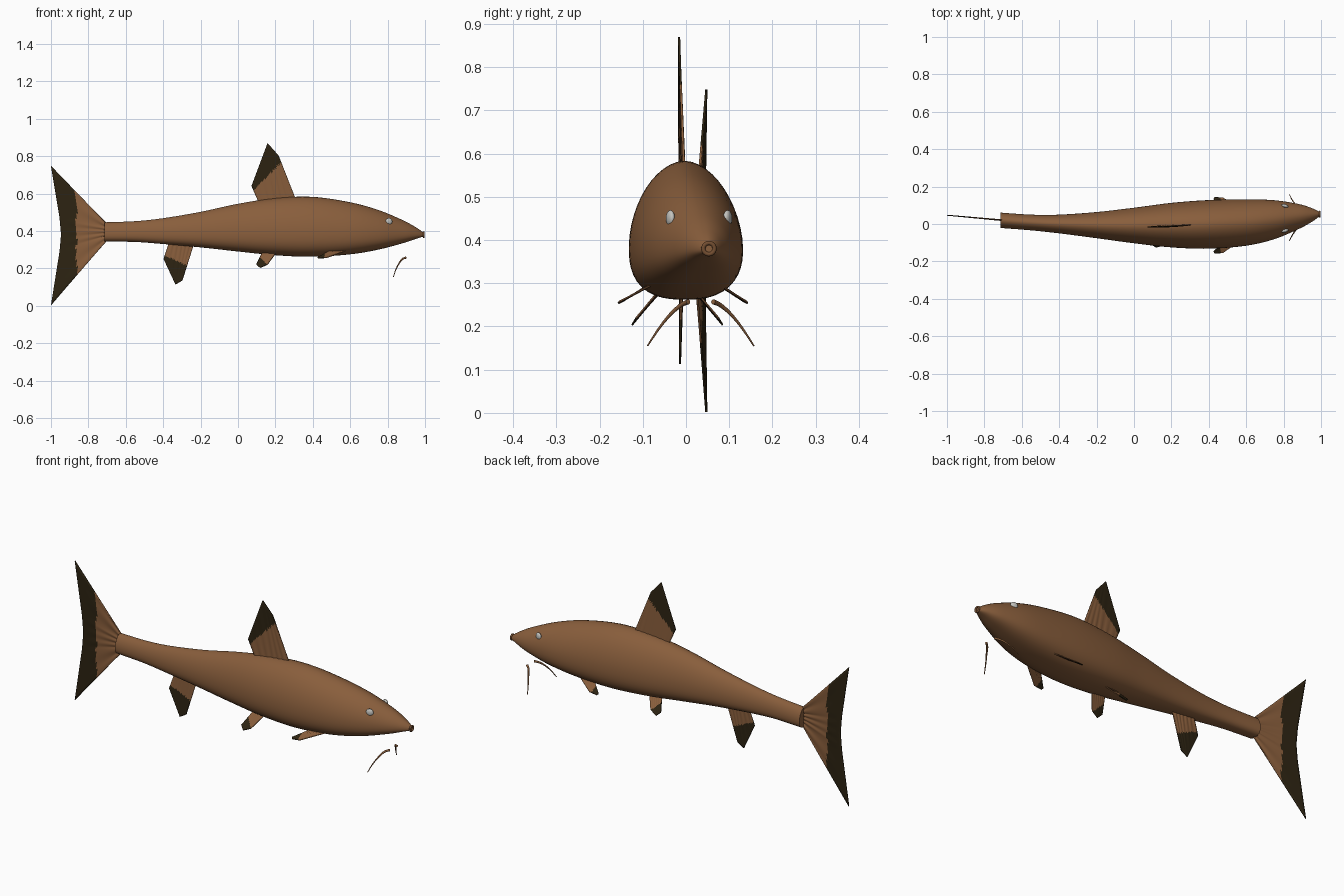
import bpy, bmesh, math
from mathutils import Vector as V

if "Cube" in bpy.data.objects:
    bpy.data.objects.remove(bpy.data.objects["Cube"])


def material(name, rgb):
    m = bpy.data.materials.new(name)
    m.diffuse_color = (*rgb, 1)
    m.use_nodes = True
    m.node_tree.nodes["Principled BSDF"].inputs["Base Color"].default_value = m.diffuse_color
    return m


BROWN = material("warm brown", (0.25, 0.112, 0.045))
DARK = material("dark fin brown", (0.026, 0.017, 0.006))
PALE = material("pale eye grey", (0.55, 0.55, 0.52))
LIP = material("lip brown", (0.17, 0.075, 0.03))


def finish(name, bm, mats, smooth=True):
    bmesh.ops.recalc_face_normals(bm, faces=bm.faces)
    me = bpy.data.meshes.new(name)
    for f in bm.faces:
        f.smooth = smooth
    bm.to_mesh(me)
    bm.free()
    for m in mats:
        me.materials.append(m)
    ob = bpy.data.objects.new(name, me)
    bpy.context.collection.objects.link(ob)
    return ob


def spline(keys, t):
    """Catmull-Rom through tuples, t counted in key intervals."""
    i = min(int(t), len(keys) - 2)
    f = t - i
    a, b, c, d = (keys[max(0, min(len(keys) - 1, i + k))] for k in (-1, 0, 1, 2))
    return [0.5 * (2*q + (r - p)*f + (2*p - 5*q + 4*r - s)*f*f + (3*q - p - 3*r + s)*f**3)
            for p, q, r, s in zip(a, b, c, d)]


# body: x, centre y, half width, top z, bottom z
SECTIONS = [(-0.715, 0.02, 0.041, 0.446, 0.343), (-0.55, 0.008, 0.042, 0.452, 0.341),
            (-0.4, 0.0, 0.050, 0.468, 0.330), (-0.2, -0.006, 0.070, 0.502, 0.312),
            (0.0, -0.008, 0.095, 0.545, 0.290), (0.2, -0.006, 0.119, 0.575, 0.270),
            (0.4, -0.002, 0.130, 0.582, 0.262), (0.6, 0.008, 0.124, 0.553, 0.275),
            (0.75, 0.023, 0.104, 0.512, 0.300), (0.88, 0.040, 0.067, 0.458, 0.334),
            (0.95, 0.048, 0.037, 0.420, 0.357), (0.992, 0.053, 0.012, 0.391, 0.370)]


def loft_body(rings=77, sides=48):
    bm = bmesh.new()
    loops = []
    for i in range(rings + 1):
        x, yc, w, top, bot = spline(SECTIONS, i / rings * (len(SECTIONS) - 1))
        mid = bot + 0.38 * (top - bot)
        ring = []
        for k in range(sides):
            a = math.tau * k / sides
            c, s = math.cos(a), math.sin(a)
            p = 1.85 if s > 0 else 2.6          # pointed back, full belly
            r = (abs(c)**p + abs(s)**p) ** (-1 / p)
            h = (top - mid) if s > 0 else (mid - bot)
            ring.append(bm.verts.new((x, yc + w*c*r, mid + h*s*r)))
        loops.append(ring)
    for a, b in zip(loops, loops[1:]):
        for k in range(sides):
            j = (k + 1) % sides
            bm.faces.new((a[k], a[j], b[j], b[k]))
    bm.faces.new(loops[0])
    bm.faces.new(loops[-1])
    return finish("body", bm, [BROWN])


body = loft_body()
body.data.polygons[-1].use_smooth = body.data.polygons[-2].use_smooth = False


def along(points, u):
    t = u * (len(points) - 1)
    i = min(int(t), len(points) - 2)
    return V(points[i]).lerp(V(points[i + 1]), t - i)


def fin(name, root, edge, is_dark, rays=24, steps=24, ripple=0.002, thick=0.005):
    """Ruled sheet from root to edge, with fine rays and a dark margin."""
    bm = bmesh.new()
    side = (along(edge, 1) - along(edge, 0)).cross(along(edge, 0.5) - along(root, 0.5)).normalized()
    grid = []
    for i in range(rays + 1):
        u = i / rays
        a, b = along(root, u), along(edge, u)
        wave = side * ripple * math.sin(u * math.tau * 6)
        grid.append([bm.verts.new(a.lerp(b, j / steps) + wave * (1 - j / steps))
                     for j in range(steps + 1)])
    for i in range(rays):
        for j in range(steps):
            f = bm.faces.new((grid[i][j], grid[i+1][j], grid[i+1][j+1], grid[i][j+1]))
            f.material_index = int(is_dark(f.calc_center_median()))
    ob = finish(name, bm, [BROWN, DARK])
    mod = ob.modifiers.new("thickness", "SOLIDIFY")
    mod.thickness, mod.offset = thick, 0
    return ob


# tail, back and belly fins
def tail_y(x):
    return 0.02 + (-0.7 - x) * 0.09


fin("tail_fin", [(x, tail_y(x), z) for x, z in ((-0.70, 0.437), (-0.70, 0.350))],
    [(x, tail_y(x), z) for x, z in ((-1, 0.748), (-0.954, 0.47), (-0.946, 0.38),
                                    (-0.954, 0.29), (-1, 0.002))],
    lambda c: c.x < -0.865 + 0.004 * math.sin(c.z * 40), rays=48)
fin("dorsal_fin", [(0.12, -0.012, 0.53), (0.32, -0.004, 0.54)],
    [(0.072, -0.016, 0.64), (0.158, -0.016, 0.87), (0.217, -0.014, 0.803)],
    lambda c: c.z - c.x > 0.535)
fin("anal_fin", [(-0.365, -0.008, 0.35), (-0.23, -0.008, 0.35)],
    [(-0.398, -0.014, 0.25), (-0.334, -0.014, 0.113), (-0.297, -0.014, 0.135)],
    lambda c: c.z < 0.245 - 0.45 * (c.x + 0.34))

# paired fins, barbels and eyes, one of each per side
for s, label in ((-1, "right"), (1, "left")):
    fin("pectoral_fin_" + label,
        [(0.50, -0.005 + s*0.075, 0.30), (0.58, s*0.080, 0.295)],
        [(0.425, -0.007 + s*0.140, 0.258), (0.430, -0.007 + s*0.150, 0.253),
         (0.475, -0.007 + s*0.148, 0.257)],
        lambda c: c.x < 0.462, ripple=0.001, thick=0.004)
    fin("pelvic_fin_" + label,
        [(0.13, -0.02 + s*0.035, 0.285), (0.205, -0.02 + s*0.040, 0.285)],
        [(0.098, -0.02 + s*0.092, 0.222), (0.118, -0.02 + s*0.105, 0.203),
         (0.158, -0.02 + s*0.095, 0.220)],
        lambda c: c.x + c.z < 0.375, ripple=0.001, thick=0.004)

    cu = bpy.data.curves.new("barbel_" + label, "CURVE")
    cu.dimensions = "3D"
    cu.bevel_depth, cu.bevel_resolution, cu.use_fill_caps = 0.006, 3, True
    sp = cu.splines.new("POLY")
    path = [(0.898, 0.029, 0.257), (0.878, 0.046, 0.249), (0.862, 0.070, 0.228),
            (0.845, 0.096, 0.196), (0.831, 0.123, 0.155)]
    sp.points.add(16)
    for i, p in enumerate(sp.points):
        x, y, z = spline(path, i / 4)
        p.co, p.radius = (x, 0.034 + s*y, z, 1), 1 - 0.7 * i / 16
    cu.materials.append(BROWN)
    bpy.context.collection.objects.link(bpy.data.objects.new("barbel_" + label, cu))

    bm = bmesh.new()
    bmesh.ops.create_uvsphere(bm, u_segments=20, v_segments=12, radius=0.019)
    eye = finish("eye_" + label, bm, [PALE])
    eye.scale = (1, 0.5, 1)
    hit, point, normal, _ = body.ray_cast(V((0.807, 0.03 + s*0.5, 0.45)), V((0, -s, 0)))
    eye.location = point if hit else V((0.807, 0.03 + s*0.075, 0.45))
    eye.rotation_euler = (0, 0, s * -0.3)

# round mouth
bpy.ops.mesh.primitive_torus_add(major_radius=0.013, minor_radius=0.005, major_segments=24,
                                 minor_segments=10, location=(0.993, 0.053, 0.38),
                                 rotation=(0, math.pi / 2, 0))
mouth = bpy.context.object
mouth.name = "mouth"
mouth.data.materials.append(LIP)
bpy.ops.object.shade_smooth()
